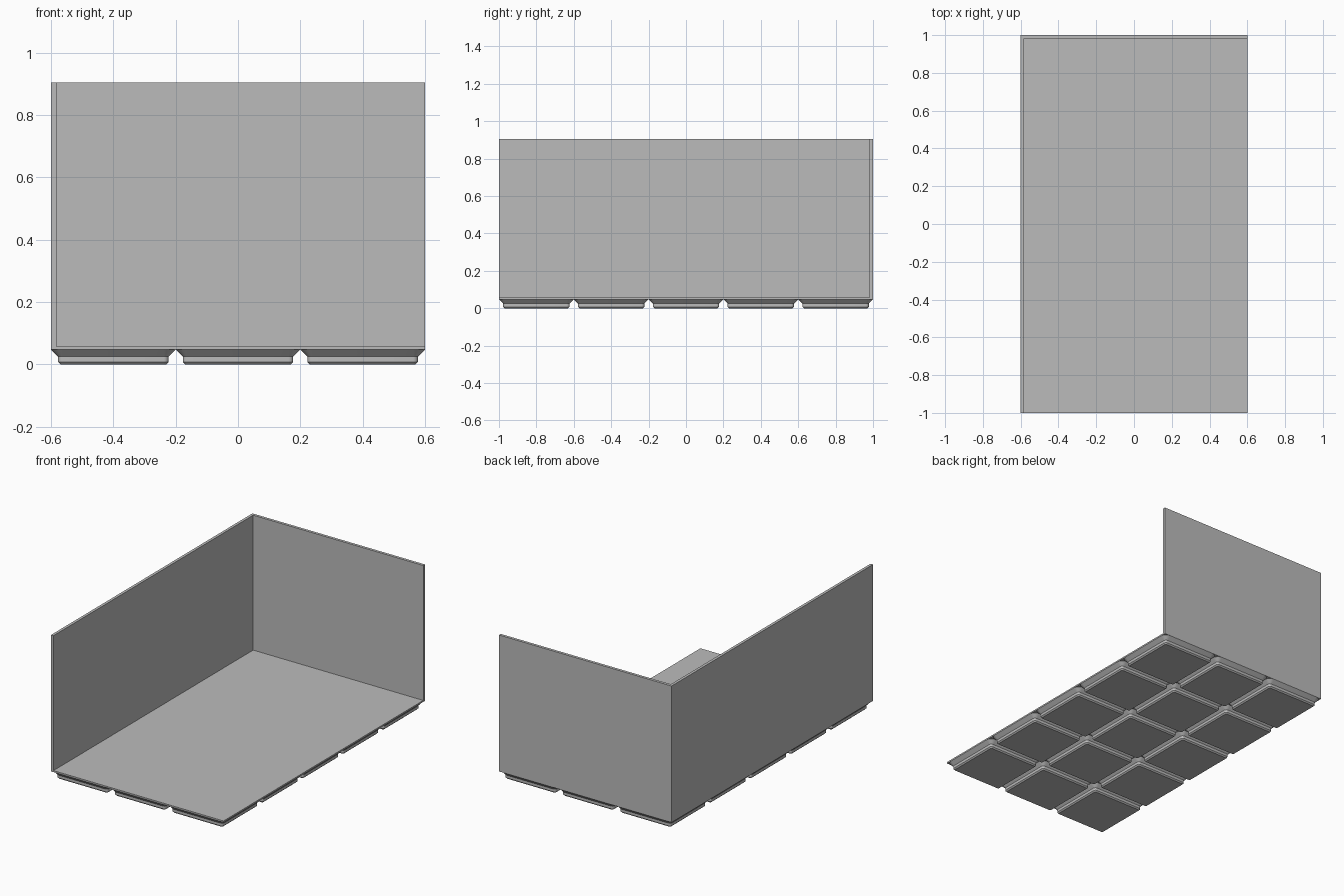
import bpy, bmesh, math

cube = bpy.data.objects.get("Cube")
if cube:
    bpy.data.objects.remove(cube, do_unlink=True)

MM = 2 / 210            # one millimetre in model units
PITCH = 42 * MM         # grid cell
COLS, ROWS = 3, 5
W, L, H = COLS * PITCH, ROWS * PITCH, 95 * MM
BASE, FLOOR, WALL = 5 * MM, 6 * MM, 1.85 * MM

grey = bpy.data.materials.new("plain grey")
grey.use_nodes = True
colour = (0.5, 0.5, 0.5, 1)
grey.diffuse_color = colour
grey.node_tree.nodes["Principled BSDF"].inputs["Base Color"].default_value = colour


def add_object(name, bm):
    mesh = bpy.data.meshes.new(name)
    bmesh.ops.recalc_face_normals(bm, faces=bm.faces)
    bm.to_mesh(mesh)
    bm.free()
    mesh.materials.append(grey)
    obj = bpy.data.objects.new(name, mesh)
    bpy.context.collection.objects.link(obj)
    return obj


def prism(name, outline, z0, z1):
    """Extrude a plan outline upwards."""
    bm = bmesh.new()
    face = bm.faces.new([bm.verts.new((x, y, z0)) for x, y in outline])
    top = bmesh.ops.extrude_face_region(bm, geom=[face])["geom"]
    verts = [v for v in top if isinstance(v, bmesh.types.BMVert)]
    bmesh.ops.translate(bm, verts=verts, vec=(0, 0, z1 - z0))
    return add_object(name, bm)


def rounded_square(half, radius, steps=6):
    points = []
    for quarter, (sx, sy) in enumerate([(1, 1), (-1, 1), (-1, -1), (1, -1)]):
        for i in range(steps + 1):
            a = math.radians(90) * (quarter + i / steps)
            points.append((sx * (half - radius) + radius * math.cos(a),
                           sy * (half - radius) + radius * math.sin(a)))
    return points


# Stacking foot: chamfer, straight band, then a flare up to the cell edge
# (half width, corner radius, height) in millimetres
FOOT_PROFILE = [(17.8, 0.8, 0), (18.6, 1.6, 0.8), (18.6, 1.6, 2.6), (21, 4, 5)]


def foot_mesh():
    bm = bmesh.new()
    rings = [[bm.verts.new((x * MM, y * MM, z * MM)) for x, y in rounded_square(h, r)]
             for h, r, z in FOOT_PROFILE]
    for low, high in zip(rings, rings[1:]):
        for i in range(len(low)):
            j = (i + 1) % len(low)
            bm.faces.new((low[i], low[j], high[j], high[i]))
    bm.faces.new(rings[0])
    bm.faces.new(rings[-1])
    return bm


# Floor plate
hx, hy = W / 2, L / 2
prism("floor_plate", [(-hx, -hy), (hx, -hy), (hx, hy), (-hx, hy)], BASE, FLOOR)

# Two walls joined at the back right corner
prism("corner_walls",
      [(-hx, -hy), (-hx + WALL, -hy), (-hx + WALL, hy - WALL),
       (hx, hy - WALL), (hx, hy), (-hx, hy)], FLOOR, H)

# Grid of feet sharing one mesh
first = add_object("foot", foot_mesh())
bpy.context.view_layer.objects.active = first
first.select_set(True)
bpy.ops.object.shade_smooth_by_angle(angle=math.radians(30))
feet = [first]
for i in range(1, COLS * ROWS):
    foot = bpy.data.objects.new("foot", first.data)
    bpy.context.collection.objects.link(foot)
    feet.append(foot)
for i, foot in enumerate(feet):
    foot.location = ((i % COLS - (COLS - 1) / 2) * PITCH,
                     (i // COLS - (ROWS - 1) / 2) * PITCH, 0)
